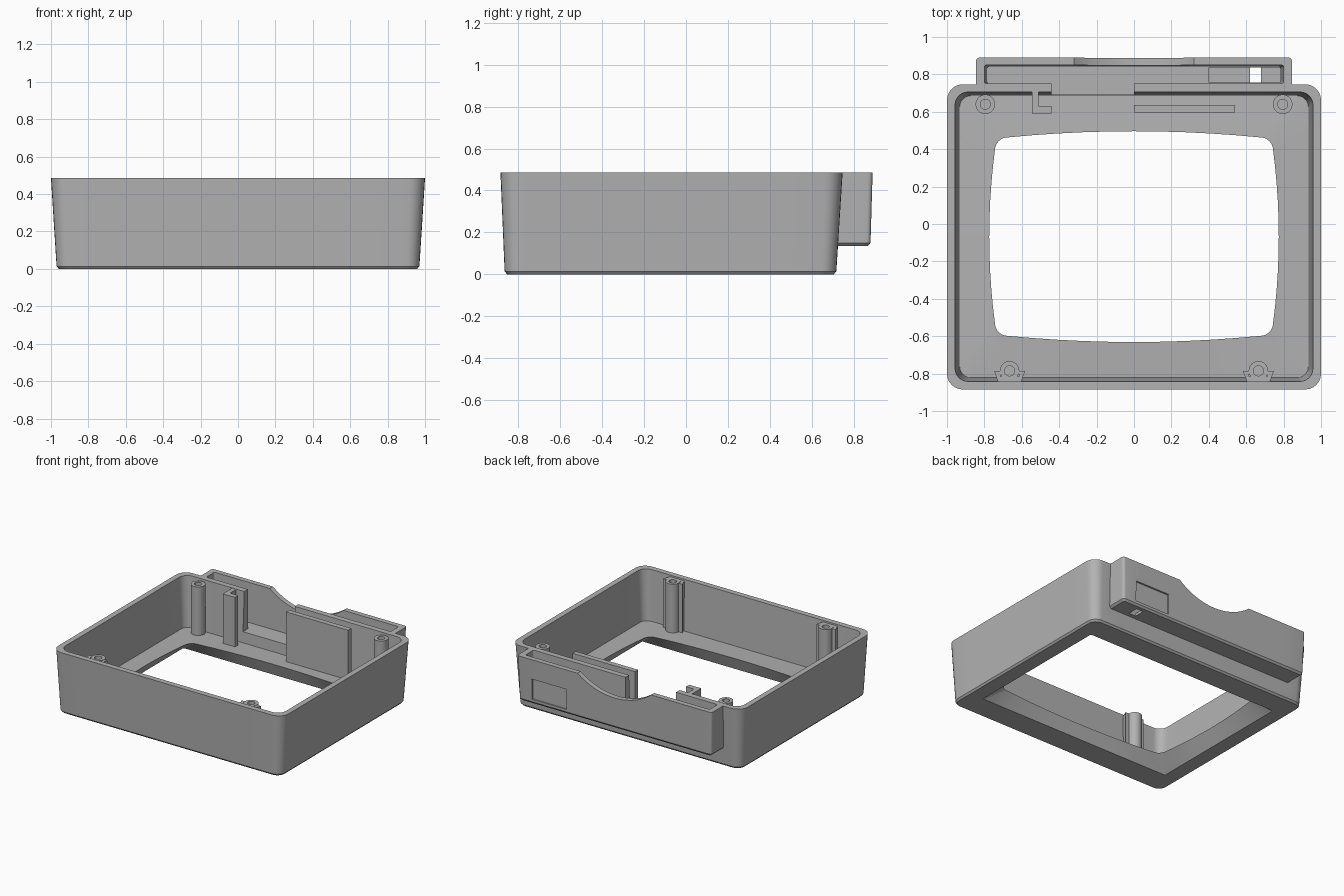
import bpy, bmesh, math

if "Cube" in bpy.data.objects:
    bpy.data.objects.remove(bpy.data.objects["Cube"])

H = 0.485       # overall height
FLOOR = 0.09    # top of the bezel floor

grey = bpy.data.materials.new("plain grey")
grey.diffuse_color = (0.45, 0.45, 0.45, 1)
grey.use_nodes = True
grey.node_tree.nodes["Principled BSDF"].inputs["Base Color"].default_value = grey.diffuse_color


def ring(x0, x1, y0, y1, r, z, bulge=0.0, side=10, corner=6):
    """Rounded rectangle loop; bulge bows the sides outward."""
    cx, cy, hx, hy = (x0 + x1) / 2, (y0 + y1) / 2, (x1 - x0) / 2, (y1 - y0) / 2
    centres = [(hx - r, hy - r), (r - hx, hy - r), (r - hx, r - hy), (hx - r, r - hy)]
    pts = []
    for q, (ax, ay) in enumerate(centres):
        for i in range(corner + 1):
            a = math.pi / 2 * (q + i / corner)
            pts.append((ax + r * math.cos(a), ay + r * math.sin(a)))
        a = math.pi / 2 * (q + 1)
        nx, ny = centres[(q + 1) % 4]
        sx, sy = pts[-1]
        ex, ey = nx + r * math.cos(a), ny + r * math.sin(a)
        for i in range(1, side):
            t = i / side
            pts.append((sx + (ex - sx) * t, sy + (ey - sy) * t))
    out = []
    for x, y in pts:
        bx = bulge * (1 - (y / hy) ** 2) * x / hx
        by = bulge * (1 - (x / hx) ** 2) * y / hy
        out.append((cx + x + bx, cy + y + by, z))
    return out


def circle(x, y, r, z, n=32):
    return [(x + r * math.cos(2 * math.pi * i / n), y + r * math.sin(2 * math.pi * i / n), z)
            for i in range(n)]


def loft(name, rings, closed=False):
    """Bridge loops in order; closed joins last to first, otherwise both ends are capped."""
    bm = bmesh.new()
    loops = [[bm.verts.new(p) for p in r] for r in rings]
    n = len(loops[0])
    pairs = list(zip(loops, loops[1:]))
    if closed:
        pairs.append((loops[-1], loops[0]))
    for a, b in pairs:
        for i in range(n):
            j = (i + 1) % n
            bm.faces.new((a[i], a[j], b[j], b[i]))
    if not closed:
        bm.faces.new(loops[0])
        bm.faces.new(loops[-1])
    bmesh.ops.recalc_face_normals(bm, faces=bm.faces)
    me = bpy.data.meshes.new(name)
    bm.to_mesh(me)
    bm.free()
    me.materials.append(grey)
    ob = bpy.data.objects.new(name, me)
    bpy.context.collection.objects.link(ob)
    return ob


def prism(name, pts, z0, z1):
    return loft(name, [[(x, y, z) for x, y in pts] for z in (z0, z1)])


def box(name, x0, x1, y0, y1, z0, z1):
    return prism(name, [(x0, y0), (x1, y0), (x1, y1), (x0, y1)], z0, z1)


def boolean(target, tool, op):
    m = target.modifiers.new(op.lower(), 'BOOLEAN')
    m.operation, m.object, m.solver = op, tool, 'EXACT'
    bpy.context.view_layer.objects.active = target
    bpy.ops.object.modifier_apply(modifier=m.name)
    bpy.data.objects.remove(tool, do_unlink=True)


# Tapered case with open top and a flared, bowed screen opening
case = loft("case", [
    ring(-0.958, 0.958, -0.853, 0.705, 0.06, 0),
    ring(-0.97, 0.97, -0.865, 0.717, 0.07, 0.014),
    ring(-1, 1, -0.885, 0.747, 0.085, H),
    ring(-0.957, 0.957, -0.842, 0.706, 0.07, H),
    ring(-0.932, 0.932, -0.822, 0.686, 0.06, FLOOR),
    ring(-0.735, 0.735, -0.592, 0.457, 0.05, FLOOR + 0.01, bulge=0.039),
    ring(-0.845, 0.845, -0.665, 0.53, 0.012, 0),
], closed=True)

# Rear tray on the back wall
tray = loft("rear_tray", [
    ring(-0.82, 0.82, 0.712, 0.868, 0.012, 0.135),
    ring(-0.835, 0.835, 0.709, 0.88, 0.02, 0.15),
    ring(-0.845, 0.845, 0.709, 0.89, 0.02, H),
    ring(-0.8, 0.8, 0.75, 0.85, 0.012, H),
    ring(-0.785, 0.785, 0.75, 0.842, 0.012, 0.175),
])
boolean(case, tray, 'UNION')

# Cable gap through the back wall, card slot, card pocket and outer label recess
boolean(case, box("gap_cutter", -0.44, 0, 0.65, 0.8, 0.175, 0.6), 'DIFFERENCE')
boolean(case, box("pocket_cutter", 0.4, 0.78, 0.757, 0.838, 0.155, 0.2), 'DIFFERENCE')
boolean(case, box("slot_cutter", 0.62, 0.68, 0.757, 0.838, 0.1, 0.25), 'DIFFERENCE')
boolean(case, box("recess_cutter", 0.42, 0.72, 0.872, 0.95, 0.17, 0.33), 'DIFFERENCE')

# Finger scallop in the tray's back wall
scallop = loft("scallop_cutter", [
    [(x, y, z) for x, z, _ in circle(0, 0.895, 0.52, 0, 128)] for y in (0.8, 0.95)])
boolean(case, scallop, 'DIFFERENCE')

# Standing plate and L-shaped guide behind the screen
box("divider_plate", 0, 0.54, 0.595, 0.635, FLOOR - 0.02, H)
prism("guide_bracket", [(-0.545, 0.59), (-0.44, 0.59), (-0.44, 0.63), (-0.51, 0.63),
                        (-0.51, 0.71), (-0.545, 0.71)], FLOOR - 0.02, H - 0.002)

# Screw bosses with blind holes; the front pair is buttressed to the wall
TOP = H - 0.01
for s, side in ((-1, "left"), (1, "right")):
    for x, y, end in ((0.795, 0.64, "back"), (0.665, -0.785, "front")):
        loft(f"{end}_{side}_boss", [
            circle(s * x, y, 0.052, FLOOR - 0.02), circle(s * x, y, 0.052, TOP),
            circle(s * x, y, 0.027, TOP), circle(s * x, y, 0.027, 0.25)])
    foot = [(-0.083, -0.785), (-0.05, -0.785), (-0.05, -0.815), (0.05, -0.815),
            (0.05, -0.785), (0.083, -0.785), (0.06, -0.85), (-0.06, -0.85)]
    prism(f"front_{side}_buttress", [(s * 0.665 + x, y) for x, y in foot],
          FLOOR - 0.02, TOP - 0.002)

# Smooth rounded corners, keep hard edges
for ob in bpy.context.scene.objects:
    ob.select_set(True)
bpy.context.view_layer.objects.active = case
bpy.ops.object.shade_smooth_by_angle(angle=math.radians(30))
